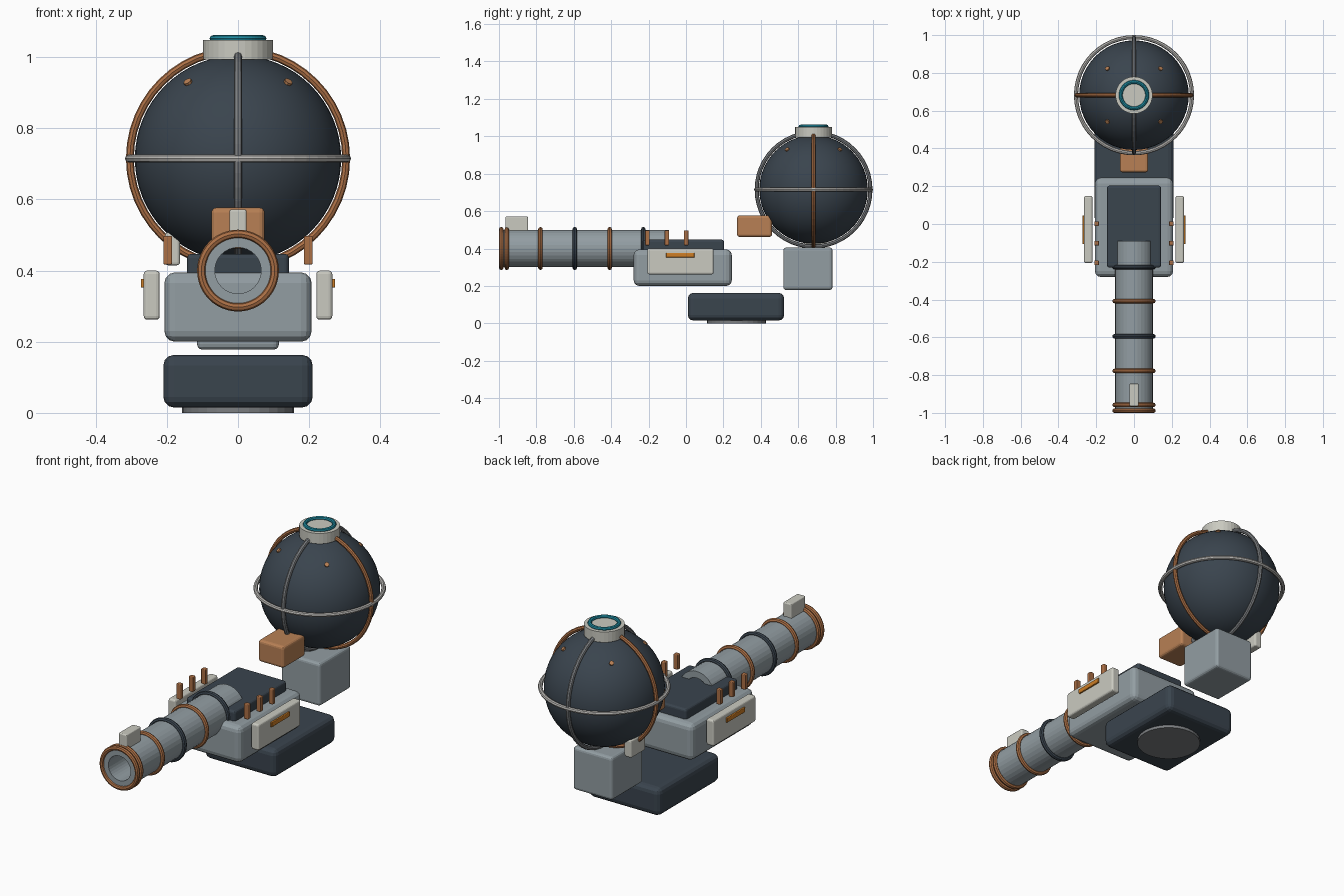
import bpy
import bmesh
from math import pi
from mathutils import Matrix, Vector

cube = bpy.data.objects.get("Cube")
if cube:
    bpy.data.objects.remove(cube, do_unlink=True)


def material(name, rgb):
    m = bpy.data.materials.new(name)
    m.use_nodes = True
    m.diffuse_color = (*rgb, 1)
    m.node_tree.nodes["Principled BSDF"].inputs["Base Color"].default_value = (*rgb, 1)
    return m


dark = material("dark slate", (0.042, 0.058, 0.076))
grey = material("blue grey", (0.29, 0.34, 0.365))
cream = material("cream", (0.59, 0.59, 0.53))
copper = material("copper", (0.48, 0.216, 0.09))
bronze = material("bronze", (0.41, 0.16, 0.06))
orange = material("orange", (0.61, 0.205, 0.018))
teal = material("teal", (0.013, 0.25, 0.34))
steel = material("steel", (0.2, 0.21, 0.22))
silver = material("silver", (0.48, 0.47, 0.45))

# Rotations that turn the z axis towards x or y
ALONG_X = Matrix.Rotation(pi / 2, 4, "Y")
ALONG_Y = Matrix.Rotation(pi / 2, 4, "X")
UPRIGHT = Matrix.Identity(4)


def add_object(name, bm, mat, smooth=False):
    bmesh.ops.recalc_face_normals(bm, faces=bm.faces)
    for f in bm.faces:
        f.smooth = smooth
    mesh = bpy.data.meshes.new(name)
    bm.to_mesh(mesh)
    bm.free()
    mesh.materials.append(mat)
    obj = bpy.data.objects.new(name, mesh)
    bpy.context.collection.objects.link(obj)
    return obj


def box(name, mat, x, y, z, bevel=0.01):
    """Rounded box given by its (low, high) span on each axis."""
    spans = (x, y, z)
    centre = Vector([(a + b) / 2 for a, b in spans])
    size = [b - a for a, b in spans]
    bm = bmesh.new()
    bmesh.ops.create_cube(bm, size=1, matrix=Matrix.Translation(centre) @ Matrix.Diagonal((*size, 1)))
    obj = add_object(name, bm, mat)
    mod = obj.modifiers.new("rounded edges", "BEVEL")
    mod.width = bevel
    mod.segments = 3
    return obj


def lathe(name, mat, profile, centre, rot=UPRIGHT, steps=32, smooth=False):
    """Spin a closed (radius, height) profile around the z axis."""
    bm = bmesh.new()
    verts = [bm.verts.new((r, 0, h)) for r, h in profile]
    edges = [bm.edges.new((verts[i - 1], verts[i])) for i in range(len(verts))]
    bmesh.ops.spin(bm, geom=verts + edges, cent=(0, 0, 0), axis=(0, 0, 1),
                   angle=2 * pi, steps=steps, use_merge=True)
    bmesh.ops.remove_doubles(bm, verts=bm.verts, dist=1e-5)
    bm.transform(Matrix.Translation(centre) @ rot)
    return add_object(name, bm, mat, smooth)


def ring(name, mat, radius, thickness, centre, rot=UPRIGHT):
    circle = [Matrix.Rotation(i * pi / 4, 2) @ Vector((thickness, 0)) for i in range(8)]
    profile = [(radius + p.x, p.y) for p in circle]
    return lathe(name, mat, profile, centre, rot, steps=48)


def disc(name, mat, radius, depth, centre, rot=UPRIGHT, sides=32):
    bm = bmesh.new()
    bmesh.ops.create_cone(bm, cap_ends=True, segments=sides, radius1=radius, radius2=radius,
                          depth=depth, matrix=Matrix.Translation(centre) @ rot)
    return add_object(name, bm, mat)


# Base and rear pillar
disc("base_foot", steel, 0.157, 0.04, (0, 0.27, 0.02))
box("base", dark, (-0.21, 0.21), (0.01, 0.525), (0.015, 0.163), 0.03)
box("rear_pillar", grey, (-0.115, 0.115), (0.52, 0.783), (0.178, 0.405), 0.015)

# Main body with its deck
box("body", grey, (-0.207, 0.207), (-0.28, 0.245), (0.2, 0.395), 0.03)
box("deck", dark, (-0.143, 0.143), (-0.23, 0.203), (0.35, 0.447), 0.012)

# Side plates, handles and pins
for side, s in (("left", 1), ("right", -1)):
    def span(a, b):
        return tuple(sorted((s * a, s * b)))
    box(side + "_plate", cream, span(0.22, 0.265), (-0.207, 0.148), (0.262, 0.4), 0.01)
    box(side + "_handle", orange, span(0.255, 0.273), (-0.107, 0.045), (0.352, 0.377), 0.003)
    for i in range(3):
        y = -0.206 + 0.104 * i
        box(f"{side}_pin_{i + 1}", bronze, span(0.185, 0.21), (y - 0.012, y + 0.012), (0.417, 0.497), 0.004)

# Open barrel with bands and sight
lathe("barrel", grey, [(0.065, -0.45), (0.1, -0.45), (0.1, 0.45), (0.065, 0.45)],
      (0, -0.54, 0.4), ALONG_Y)
for i, (y, mat) in enumerate([(-0.988, bronze), (-0.958, bronze), (-0.778, bronze),
                              (-0.595, dark), (-0.408, bronze), (-0.228, dark)]):
    ring(f"barrel_band_{i + 1}", mat, 0.103, 0.012, (0, y, 0.4), ALONG_Y)
box("sight", cream, (-0.024, 0.024), (-0.965, -0.845), (0.48, 0.572), 0.006)

# Tank sphere with its cage
CENTRE = Vector((0, 0.682, 0.715))
bm = bmesh.new()
bmesh.ops.create_uvsphere(bm, u_segments=48, v_segments=32, radius=0.29,
                          matrix=Matrix.Translation(CENTRE))
add_object("tank", bm, dark, smooth=True)
ring("tank_hoop_level", silver, 0.307, 0.011, CENTRE)
ring("tank_hoop_side", bronze, 0.304, 0.011, CENTRE, ALONG_Y)
ring("tank_hoop_lengthwise", steel, 0.304, 0.011, CENTRE, ALONG_X)

# Tank cap, rivets and fittings
disc("tank_cap", cream, 0.098, 0.055, CENTRE + Vector((0, 0, 0.306)))
ring("cap_ring", teal, 0.07, 0.01, CENTRE + Vector((0, 0, 0.337)))
for i, (sx, sy) in enumerate([(1, 1), (-1, 1), (1, -1), (-1, -1)]):
    out = Vector((sx * 0.139, sy * 0.139, 0.212))
    turn = out.to_track_quat("Z", "Y").to_matrix().to_4x4()
    disc(f"rivet_{i + 1}", copper, 0.012, 0.016, CENTRE + out, turn, sides=8)
box("tank_valve", copper, (-0.075, 0.075), (0.273, 0.46), (0.462, 0.577), 0.014)
box("tank_latch", cream, (-0.205, -0.163), (0.63, 0.75), (0.415, 0.507), 0.008)
